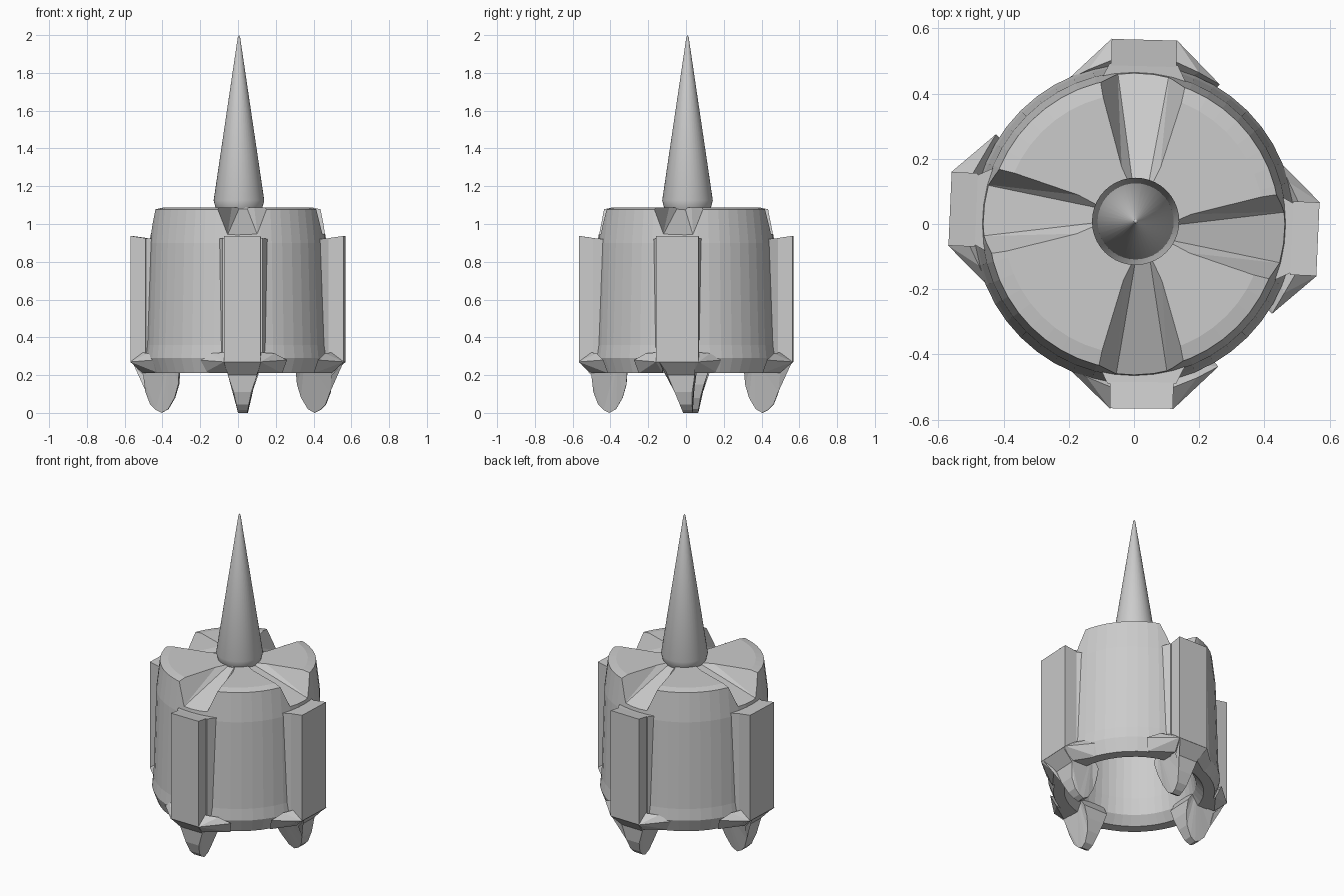
import bpy, bmesh, math
from mathutils import Vector, Matrix

if "Cube" in bpy.data.objects:
    bpy.data.objects.remove(bpy.data.objects["Cube"])

grey = bpy.data.materials.new("stone_grey")
grey.diffuse_color = (0.6, 0.6, 0.6, 1)
grey.use_nodes = True
grey.node_tree.nodes["Principled BSDF"].inputs["Base Color"].default_value = grey.diffuse_color

# Four buttress positions: (angle, sideways shift, plate half width, lean of the foot tip)
SIDES = [(-2.5, -0.022, .113, .05), (88.5, -0.017, .10, 0), (177.5, -0.022, .113, 0), (269.5, 0.028, .097, 0)]


def finish(name, bm):
    bmesh.ops.recalc_face_normals(bm, faces=bm.faces)
    me = bpy.data.meshes.new(name)
    bm.to_mesh(me)
    bm.free()
    ob = bpy.data.objects.new(name, me)
    bpy.context.collection.objects.link(ob)
    me.materials.append(grey)
    return ob


def revolve(name, prof, n, cx=0, cy=0):
    """Lathe a closed profile whose ends lie on the axis."""
    bm = bmesh.new()
    rings = []
    for r, z in prof:
        if r == 0:
            rings.append([bm.verts.new((cx, cy, z))] * n)
        else:
            rings.append([bm.verts.new((cx + r * math.cos(2 * math.pi * i / n),
                                        cy + r * math.sin(2 * math.pi * i / n), z)) for i in range(n)])
    for a, b in zip(rings, rings[1:]):
        for i in range(n):
            j = (i + 1) % n
            vs = []
            for v in (a[i], a[j], b[j], b[i]):
                if v not in vs:
                    vs.append(v)
            bm.faces.new(vs)
    return finish(name, bm)


def hull(name, pts, mat):
    bm = bmesh.new()
    vs = [bm.verts.new(mat @ Vector(p)) for p in pts]
    res = bmesh.ops.convex_hull(bm, input=vs)
    junk = {g for g in res["geom_interior"] + res["geom_unused"] if isinstance(g, bmesh.types.BMVert)}
    bmesh.ops.delete(bm, geom=list(junk), context='VERTS')
    bmesh.ops.dissolve_limit(bm, angle_limit=0.02, verts=bm.verts, edges=bm.edges)
    return finish(name, bm)


def both(pts):
    return [(r, s * w, z) for r, w, z in pts for s in (-1, 1)]


def cut(ob, cutter):
    m = ob.modifiers.new("cut", 'BOOLEAN')
    m.operation = 'DIFFERENCE'
    m.solver = 'EXACT'
    m.object = cutter
    bpy.context.view_layer.objects.active = ob
    bpy.ops.object.modifier_apply(modifier=m.name)
    bpy.data.objects.remove(cutter)


# Hollow, thick-walled drum body
body = revolve("drum_body", [(0, 1.088), (.40, 1.088), (.447, 1.078), (.468, .90), (.484, .36),
                             (.492, .29), (.462, .21), (0, .21)], 48)
cut(body, revolve("hollow_cutter", [(0, .92), (.33, .92), (.34, .36), (.355, .26), (.40, .209),
                                    (.40, .1), (0, .1)], 48))

# Half profile of the rounded foot fins, as (radius, height)
FOOT = [(.565, .27), (.50, .20), (.49, .11), (.465, .045), (.435, .015), (.405, 0),
        (.37, .02), (.335, .08), (.315, .15), (.31, .22), (.36, .30), (.54, .30)]


def foot_width(z):
    return .025 + .18 * z if z < .1 else min(.095, .043 + .34 * (z - .1))


for k, (deg, off, hw, lean) in enumerate(SIDES):
    mat = Matrix.Rotation(math.radians(deg), 4, 'Z') @ Matrix.Translation((0, off, 0))
    tag = "_%d" % (k + 1)

    # Wedge groove across the top, sloping outward
    cut(body, hull("groove_cutter", both([(.11, .022, 1.08), (.11, .055, 1.12), (.62, .205, 1.12),
                                          (.62, .10, .895), (.47, .08, .94)]), mat))

    # Upright buttress plate and the column behind it
    hull("buttress_plate" + tag, both([(.485, hw, .27), (.566, hw, .27), (.485, hw, .925),
                                       (.566, hw, .937)]), mat)
    hull("buttress_column" + tag, both([(.43, .135, .25), (.49, .105, .25), (.43, .135, .92),
                                        (.49, .105, .925)]), mat)

    # Flared skirt wings beside the plate foot
    for s, side in ((-1, "_left"), (1, "_right")):
        hull("skirt_wing" + side + tag,
             [(r, s * w, z) for r, w, z in [(.567, hw, .27), (.435, .235, .28), (.41, .21, .21), (.47, .17, .315),
                                            (.50, hw, .32), (.42, .08, .21), (.50, .08, .21), (.56, .08, .27)]], mat)

    # Rounded, tapering foot
    bm = bmesh.new()
    caps = [[bm.verts.new(mat @ Vector((r, s * foot_width(z) + lean * max(0, 1 - z / .27), z))) for r, z in FOOT]
            for s in (-1, 1)]
    n = len(FOOT)
    for c in caps:
        bm.faces.new(c)
    for i in range(n):
        j = (i + 1) % n
        bm.faces.new((caps[0][i], caps[0][j], caps[1][j], caps[1][i]))
    bmesh.ops.triangulate(bm, faces=[f for f in bm.faces if len(f.verts) > 4])
    finish("foot" + tag, bm)

# Tall spire
spire = revolve("spire", [(0, 1.06), (.115, 1.07), (.125, 1.09), (.134, 1.125), (.006, 1.99), (0, 2.0)], 40, .005, .008)
bpy.ops.object.select_all(action='DESELECT')
spire.select_set(True)
bpy.context.view_layer.objects.active = spire
bpy.ops.object.shade_smooth_by_angle(angle=math.radians(30))
